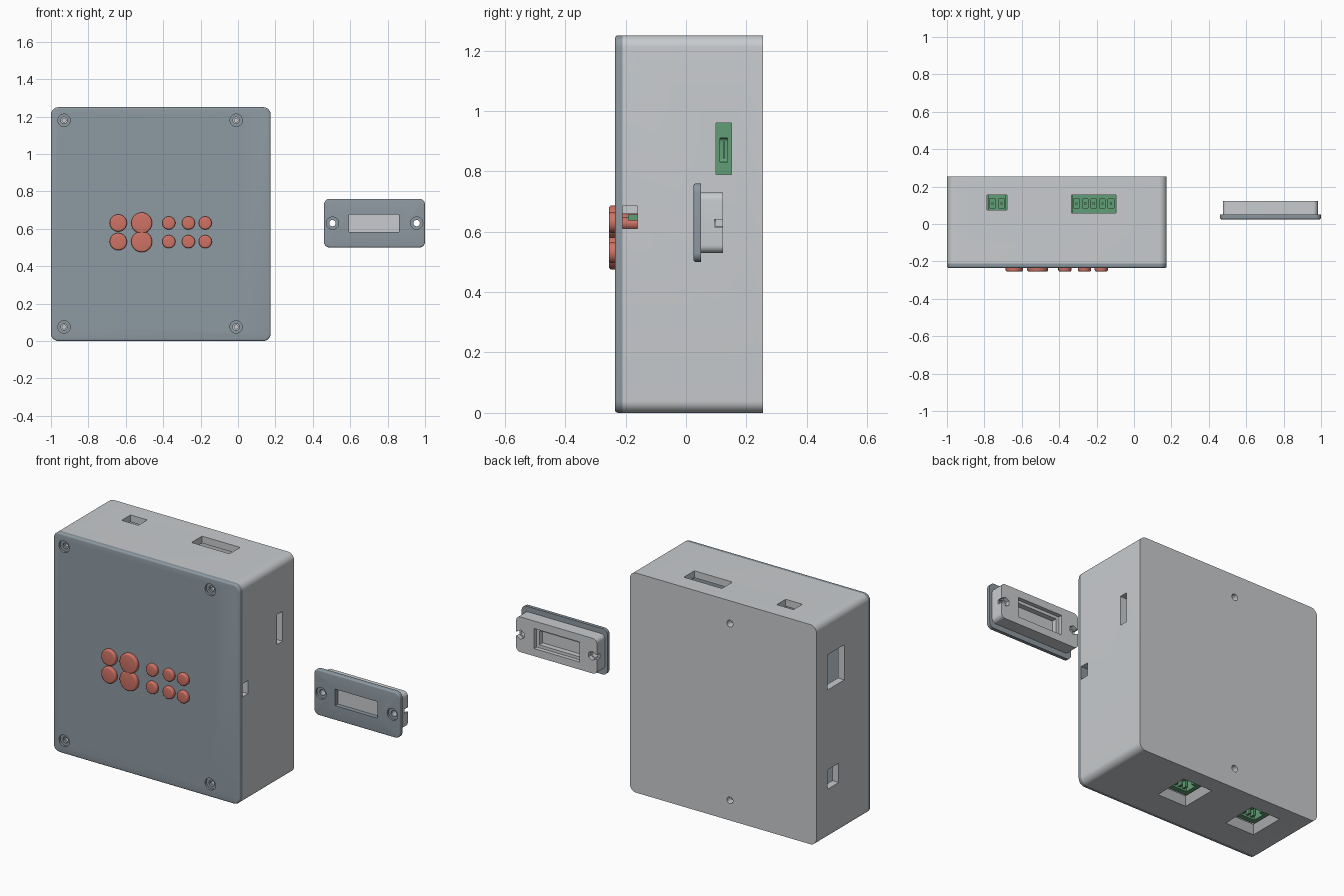
import bpy, bmesh
from math import pi, cos, sin
from mathutils import Matrix, Vector

if "Cube" in bpy.data.objects:
    bpy.data.objects.remove(bpy.data.objects["Cube"], do_unlink=True)


def material(name, rgb):
    m = bpy.data.materials.new(name)
    m.use_nodes = True
    m.diffuse_color = (*rgb, 1)
    m.node_tree.nodes["Principled BSDF"].inputs["Base Color"].default_value = (*rgb, 1)
    return m


GREY = material("light grey", (0.58, 0.60, 0.62))
SLATE = material("slate blue grey", (0.27, 0.32, 0.36))
CORAL = material("coral", (0.62, 0.17, 0.13))
GREEN = material("circuit green", (0.12, 0.34, 0.18))


def finish(name, bm, mat):
    bmesh.ops.recalc_face_normals(bm, faces=bm.faces)
    me = bpy.data.meshes.new(name)
    bm.to_mesh(me)
    bm.free()
    ob = bpy.data.objects.new(name, me)
    bpy.context.collection.objects.link(ob)
    if mat:
        me.materials.append(mat)
    return ob


def bevel_front(bm, width):
    y = min(v.co.y for v in bm.verts)
    rim = [e for e in bm.edges if all(v.co.y < y + 1e-5 for v in e.verts)]
    bmesh.ops.bevel(bm, geom=rim, offset=width, segments=4, profile=0.5, affect='EDGES')


def slab(name, x, z, y, r, mat=None, bevel=0):
    """Rounded rectangle in x and z, extruded through y."""
    bm = bmesh.new()
    pts = []
    corners = [(x[1] - r, z[1] - r), (x[0] + r, z[1] - r), (x[0] + r, z[0] + r), (x[1] - r, z[0] + r)]
    for q, (cx, cz) in enumerate(corners):
        for i in range(9):
            a = (q + i / 8) * pi / 2
            pts.append(bm.verts.new((cx + r * cos(a), y[0], cz + r * sin(a))))
    face = bm.faces.new(pts)
    ext = bmesh.ops.extrude_face_region(bm, geom=[face])
    moved = [g for g in ext["geom"] if isinstance(g, bmesh.types.BMVert)]
    bmesh.ops.translate(bm, verts=moved, vec=(0, y[1] - y[0], 0))
    if bevel:
        bevel_front(bm, bevel)
    return finish(name, bm, mat)


def box(name, x, y, z, mat=None, taper=1):
    bm = bmesh.new()
    bmesh.ops.create_cube(bm, size=1)
    for v in bm.verts:
        if v.co.z > 0:
            v.co.x *= taper
            v.co.y *= taper
        v.co = Vector([(a + b) / 2 + c * (b - a) for (a, b), c in zip((x, y, z), v.co)])
    return finish(name, bm, mat)


def cylinder(name, x, z, y, r, mat=None, r_back=None, bevel=0, sides=32):
    """Cylinder or cone along y."""
    bm = bmesh.new()
    turn = Matrix.Translation((x, sum(y) / 2, z)) @ Matrix.Rotation(-pi / 2, 4, 'X')
    bmesh.ops.create_cone(bm, cap_ends=True, segments=sides, radius1=r,
                          radius2=r if r_back is None else r_back, depth=y[1] - y[0], matrix=turn)
    if bevel:
        bevel_front(bm, bevel)
    return finish(name, bm, mat)


def cut(target, *cutters):
    for c in cutters:
        m = target.modifiers.new("cut", 'BOOLEAN')
        m.operation, m.solver, m.object = 'DIFFERENCE', 'EXACT', c
        bpy.context.view_layer.objects.active = target
        bpy.ops.object.modifier_apply(modifier=m.name)
        bpy.data.objects.remove(c, do_unlink=True)


def screw_hole(target, x, z, y, depth):
    cut(target, cylinder("hole", x, z, (y - .01, y + depth), .017),
        cylinder("seat", x, z, (y - .01, y + .012), .033))


# Hollow enclosure, open towards the lid
shell = slab("enclosure_shell", (-1, .175), (0, 1.25), (-.21, .255), .04, GREY)
cut(shell, slab("cavity", (-.96, .135), (.04, 1.21), (-.25, .215), .02))

# Connector openings: top, right side, left side, back
openings = [
    ((-.785, -.68), (.075, .155), (1.15, 1.3)),
    ((-.335, -.095), (.06, .155), (1.15, 1.3)),
    ((.1, .2), (.1, .15), (.79, .96)),
    ((.1, .2), (-.24, -.16), (.61, .685)),
    ((-1.05, -.93), (.005, .157), (.85, 1.05)),
    ((-1.05, -.93), (.055, .157), (.285, .395)),
]
for o in openings:
    cut(shell, box("opening", *o))
for z in (.115, 1.12):
    cut(shell, cylinder("back_hole", -.455, z, (.2, .3), .019))

# Funnel-shaped openings underneath, each with a jack behind
for i, x in enumerate((-.29, -.74)):
    cut(shell, box("funnel", (x - .095, x + .095), (-.05, .162), (-.004, .044), taper=.68))
    jack = box(f"network_jack_{i + 1}", (x - .08, x + .08), (-.02, .155), (.045, .2), GREEN)
    cut(jack, box("port", (x - .05, x + .05), (.01, .08), (0, .15)),
        box("latch", (x - .025, x + .025), (.07, .105), (0, .15)))
    for k in range(3):
        px = x + (k - 1) * .03
        box(f"jack_{i + 1}_contact_{k + 1}", (px - .006, px + .006), (.01, .035), (.055, .14), GREEN)

# Lid with countersunk corner screws and posts behind them
lid = slab("front_lid", (-1, .175), (0, 1.25), (-.235, -.21), .04, SLATE, bevel=.01)
for i, x in enumerate((-.93, -.01)):
    for j, z in enumerate((.075, 1.18)):
        screw_hole(lid, x, z, -.235, .05)
        post = cylinder(f"screw_post_{i}{j}", x, z, (-.209, .214), .032, GREY)
        cut(post, cylinder("bore", x, z, (-.25, -.12), .01))

# Buttons in two rows, with stems reaching behind the lid
for i, (x, r) in enumerate([(-.64, .046), (-.515, .056), (-.37, .035), (-.265, .035), (-.175, .035)]):
    for row, z in (("upper", .631), ("lower", .531)):
        cylinder(f"button_{row}_{i + 1}", x, z, (-.255, -.232), r, CORAL, bevel=.009)
        cylinder(f"button_stem_{row}_{i + 1}", x, z - .004, (-.212, -.16), r * .6, CORAL)
box("button_board", (-.75, -.08), (-.158, -.145), (.45, .72), GREEN)
box("side_switch", (.04, .115), (-.192, -.155), (.637, .657), GREEN)

# Main circuit board
box("circuit_board", (-.93, .125), (.157, .175), (.06, 1.17), GREEN)


# Terminal blocks below the top openings
def terminal(name, x0, x1, poles):
    block = box(name, (x0, x1), (.06, .156), (1.08, 1.185), GREEN)
    step = (x1 - x0) / poles
    for k in range(poles):
        c = x0 + step * (k + .5)
        w = step * .33
        cut(block, box("socket", (c - w, c + w), (.085, .135), (1.15, 1.2)))
        box(f"{name}_pin_{k + 1}", (c - .006, c + .006), (.104, .116), (1.14, 1.18), GREEN)


terminal("power_terminal", -.78, -.685, 2)
terminal("signal_terminal", -.33, -.1, 5)

# Side connectors
usb = box("side_connector", (.03, .125), (.09, .156), (.77, .98), GREEN)
cut(usb, slab("usb_port", (.1, .2), (.83, .91), (.112, .138), .012))
box("side_connector_tongue", (.05, .12), (.122, .128), (.842, .898), GREEN)
box("left_connector_upper", (-.9, -.78), (.06, .156), (.87, 1.03), GREEN)
box("left_connector_lower", (-.88, -.78), (.1, .156), (.29, .39), GREEN)

# Separate display unit: bezel and rear body
bezel = slab("display_bezel", (.46, 1), (.5, .76), (.025, .05), .03, SLATE, bevel=.008)
body = slab("display_body", (.475, .983), (.53, .73), (.05, .123), .025, GREY)
cut(bezel, box("window", (.593, .86), (0, .07), (.583, .677)))
cut(body, box("rear_recess", (.583, .87), (.1, .15), (.573, .687)),
    box("rear_step", (.6, .853), (.07, .15), (.59, .67)))
for x, end in ((.505, .45), (.955, 1.01)):
    screw_hole(bezel, x, .63, .025, .1)
    cut(body, cylinder("bore", x, .63, (0, .2), .017),
        cylinder("nut_pocket", x, .63, (.1, .15), .026, sides=6),
        box("notch", (min(x, end), max(x, end)), (.095, .15), (.616, .641)))

# Smooth curved surfaces, sharp edges kept
bpy.ops.object.select_all(action='DESELECT')
for ob in bpy.context.collection.objects:
    if ob.type == 'MESH':
        ob.select_set(True)
        bpy.context.view_layer.objects.active = ob
bpy.ops.object.shade_smooth_by_angle(angle=pi / 6)
